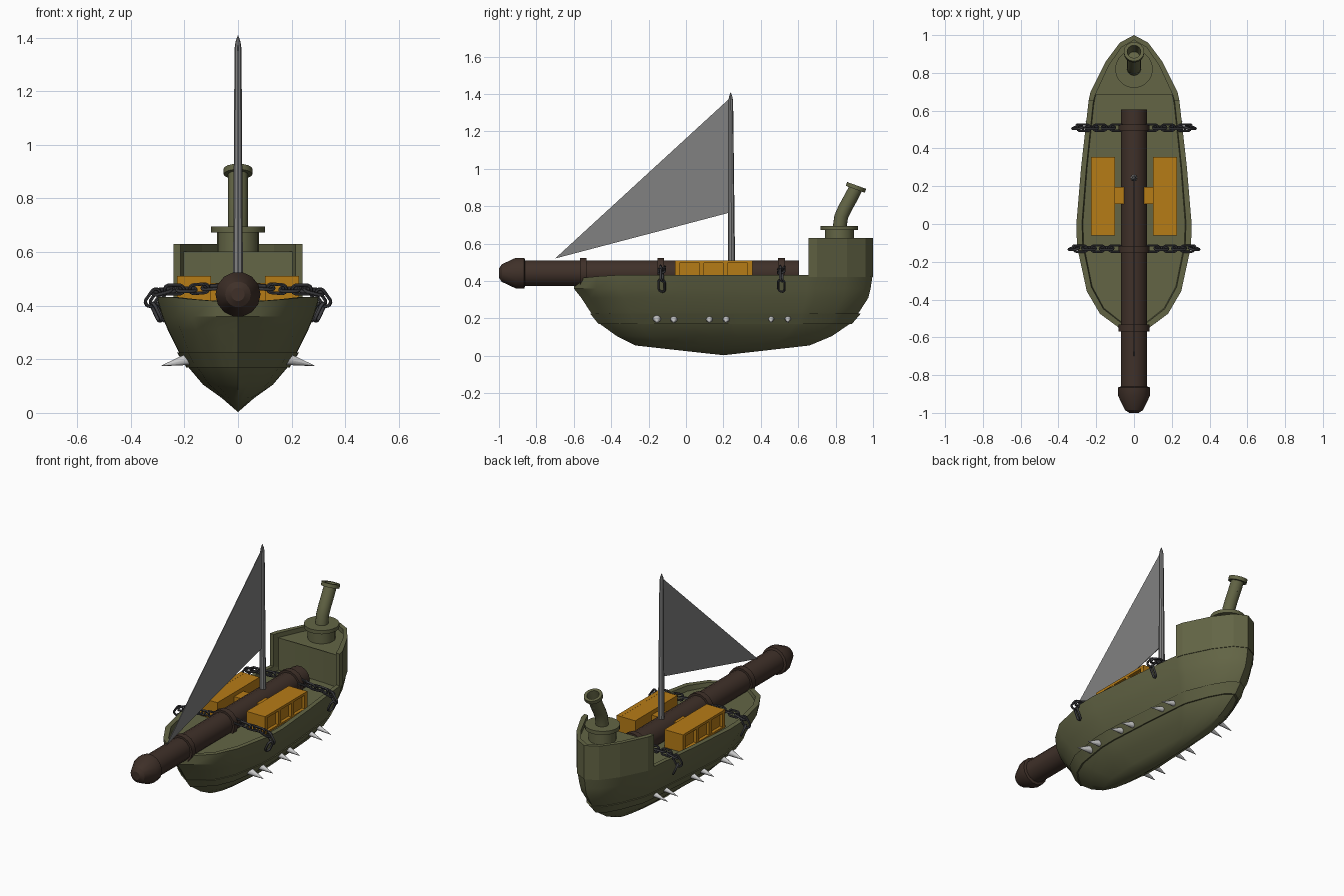
import bpy, bmesh, math
from mathutils import Vector, Matrix

if "Cube" in bpy.data.objects:
    bpy.data.objects.remove(bpy.data.objects["Cube"])


def material(name, rgb):
    m = bpy.data.materials.new(name)
    m.diffuse_color = (*rgb, 1)
    m.use_nodes = True
    m.node_tree.nodes["Principled BSDF"].inputs["Base Color"].default_value = m.diffuse_color
    return m


OLIVE = material("olive", (0.125, 0.13, 0.06))
BROWN = material("dark_wood", (0.05, 0.03, 0.022))
AMBER = material("amber", (0.47, 0.2, 0.008))
IRON = material("iron", (0.045, 0.045, 0.05))
STEEL = material("steel", (0.22, 0.22, 0.22))


def finish(name, bm, mat=None, smooth=None):
    bmesh.ops.recalc_face_normals(bm, faces=bm.faces[:])
    me = bpy.data.meshes.new(name)
    bm.to_mesh(me)
    bm.free()
    ob = bpy.data.objects.new(name, me)
    bpy.context.collection.objects.link(ob)
    if mat:
        me.materials.append(mat)
    if smooth:
        bpy.ops.object.select_all(action='DESELECT')
        ob.select_set(True)
        bpy.context.view_layer.objects.active = ob
        bpy.ops.object.shade_smooth_by_angle(angle=math.radians(smooth))
    return ob


def loft(bm, rings, caps=True, loop=False):
    vs = [[bm.verts.new(p) for p in r] for r in rings]
    pairs = list(zip(vs, vs[1:])) + ([(vs[-1], vs[0])] if loop else [])
    for a, b in pairs:
        n = len(a)
        for i in range(n):
            bm.faces.new((a[i], a[(i + 1) % n], b[(i + 1) % n], b[i]))
    if caps and not loop:
        bm.faces.new(vs[0])
        bm.faces.new(vs[-1])
    return vs


def tube(name, rings, segs, mat=None, smooth=35):
    """Rings are (centre, axis, radius)."""
    bm = bmesh.new()
    out = []
    for c, d, r in rings:
        q = Vector(d).to_track_quat('Z', 'Y')
        out.append([Vector(c) + q @ Vector((r * math.cos(a), r * math.sin(a), 0))
                    for a in (2 * math.pi * i / segs for i in range(segs))])
    loft(bm, out)
    return finish(name, bm, mat, smooth)


def prism(name, pts, z0, z1, mat):
    bm = bmesh.new()
    loft(bm, [[(x, y, z) for x, y in pts] for z in (z0, z1)])
    return finish(name, bm, mat)


def add_box(bm, lo, hi):
    lo, hi = Vector(lo), Vector(hi)
    bmesh.ops.create_cube(bm, size=1, matrix=Matrix.Translation((lo + hi) / 2)
                          @ Matrix.Diagonal((*(hi - lo), 1)))


# Hull: one deck outline, rescaled at each height
OUTLINE = [(-0.60, 0), (-0.55, 0.085), (-0.48, 0.18), (-0.36, 0.25), (-0.12, 0.302), (0.0, 0.305),
           (0.3, 0.28), (0.655, 0.24), (0.70, 0.23), (0.86, 0.15), (0.96, 0.075), (1.0, 0)]


def outline_ring(z, bow, stern, hw, drop=0.0):
    right = []
    for y, x in OUTLINE:
        t = (y + 0.6) / 1.6
        right.append(Vector((x / 0.305 * hw, bow + t * (stern - bow),
                             z - drop * max(0, 1 - t / 0.12))))
    return right + [Vector((-p.x, p.y, p.z)) for p in right[-2:0:-1]]


levels = [(0.055, -0.27, 0.66, 0.06), (0.105, -0.37, 0.78, 0.13), (0.17, -0.46, 0.875, 0.185),
          (0.225, -0.505, 0.92, 0.22), (0.31, -0.56, 0.975, 0.262), (0.36, -0.60, 0.987, 0.283),
          (0.432, -0.595, 0.998, 0.305, 0.02), (0.432, -0.565, 0.97, 0.275, 0.02),
          (0.40, -0.56, 0.965, 0.27)]
bm = bmesh.new()
vs = loft(bm, [outline_ring(*l) for l in levels], caps=False)
bm.faces.new(vs[-1])
keel = bm.verts.new((0, 0.2, 0.003))
for a, b in zip(vs[0], vs[0][1:] + vs[0][:1]):
    bm.faces.new((a, b, keel))
finish("hull", bm, OLIVE, 25)

# Belt around the hull carrying the spikes
bm = bmesh.new()
loft(bm, [outline_ring(0.17, -0.455, 0.87, 0.18), outline_ring(0.17, -0.468, 0.887, 0.193),
          outline_ring(0.226, -0.513, 0.935, 0.228), outline_ring(0.226, -0.5, 0.915, 0.215)],
     loop=True)
finish("hull_belt", bm, OLIVE, 25)

# Raised stern: curved bulwark wall, and lower platform inside it
outer = [(x, y) for y, x in OUTLINE if y > 0.65]
outer += [(-x, y) for x, y in outer[-2::-1]]
inner = [(x * 0.89, y if y < 0.68 else 0.2 + (y - 0.2) * 0.967) for x, y in outer]
prism("stern_wall", outer + inner[::-1], 0.42, 0.63, OLIVE)
platform = [(0.222, 0.685)] + inner[1:-1] + [(-0.222, 0.685), (-0.1, 0.695), (0, 0.698), (0.1, 0.695)]
prism("stern_platform", platform, 0.39, 0.602, OLIVE)

# Funnel base and bent funnel pipe
UP = (0, 0, 1)
tube("funnel_base", [((0, 0.82, z), UP, r) for z, r in
                     [(0.59, 0.078), (0.672, 0.078), (0.672, 0.1), (0.695, 0.1)]], 20, OLIVE)
END = Vector((0, 0.34, 0.94)).normalized()
top = Vector((0, 0.905, 0.89))
tube("funnel_pipe", [((0, 0.822, 0.69), UP, 0.037), ((0, 0.830, 0.745), (0, 0.2, 1), 0.037),
                     ((0, 0.851, 0.79), (0, 0.42, 1), 0.037), ((0, 0.876, 0.835), (0, 0.48, 1), 0.037),
                     (top, END, 0.037), (top, END, 0.054), (top + END * 0.022, END, 0.054),
                     (top + END * 0.022, END, 0.036), (top - END * 0.06, END, 0.03)], 16, OLIVE)

# Long ram log with a blunt head and bands
AX, LZ = (0, 1, 0), 0.442
tube("ram_log", [((0, y, LZ), AX, r) for y, r in
                 [(-1.0, 0.025), (-0.985, 0.048), (-0.91, 0.084), (-0.865, 0.084),
                  (-0.86, 0.07), (0.605, 0.07)]], 14, BROWN, 30)
for i, y in enumerate((-0.55, -0.135, 0.51)):
    tube(f"log_band_{i}", [((0, y - 0.018, LZ), AX, 0.083), ((0, y + 0.018, LZ), AX, 0.083)], 14, BROWN)

# Crates with recessed outer panels, tied to the log
for name, s in (("right", 1), ("left", -1)):
    bm = bmesh.new()
    add_box(bm, (0.10, -0.06, 0.395), (0.208, 0.355, 0.51))
    for z in (0.395, 0.495):
        add_box(bm, (0.2, -0.06, z), (0.228, 0.355, z + 0.0155))
    for y in (-0.06, 0.072, 0.198, 0.33):
        add_box(bm, (0.2, y, 0.395), (0.2275, y + 0.025, 0.51))
    add_box(bm, (0.05, 0.105, 0.42), (0.105, 0.195, 0.485))
    bmesh.ops.scale(bm, vec=(s, 1, 1), verts=bm.verts[:])
    finish(f"crate_{name}", bm, AMBER)

# Mast and sail
tube("mast", [((0, 0.244, 0.44), UP, 0.019), ((0, 0.239, 1.36), UP, 0.013),
              ((0, 0.239, 1.385), UP, 0.009), ((0, 0.239, 1.408), UP, 0.001)], 8, STEEL)
bm = bmesh.new()
loft(bm, [[(x, -0.70, 0.52), (x, 0.232, 1.375), (x, 0.232, 0.765)] for x in (-0.002, 0.002)])
finish("sail", bm, STEEL)

# Spikes along both sides
for s in (1, -1):
    for i, (y, r) in enumerate([(-0.155, 0.026), (-0.065, 0.026), (0.125, 0.025),
                                (0.215, 0.025), (0.455, 0.02), (0.545, 0.02)]):
        base = 0.205 - 0.05 * max(0, y)
        d = (s, 0, -0.22)
        tube(f"spike_{i}_{'right' if s > 0 else 'left'}",
             [((s * (base - 0.03), y, 0.203), d, r),
              ((s * (base + 0.08), y, 0.176), d, 0.001)], 10, None, 40)


# Chains from the log over the rim
def add_link(bm, M, half=0.018, rad=0.018, wire=0.0065):
    rings = []
    for i in range(12):
        a = 2 * math.pi * (i + 0.5) / 12
        n = Vector((math.cos(a), math.sin(a), 0))
        c = n * rad + Vector((half if n.x > 0 else -half, 0, 0))
        rings.append([M @ (c + n * wire * math.cos(b) + Vector((0, 0, wire * math.sin(b))))
                      for b in (math.pi * k / 3 for k in range(6))])
    loft(bm, rings, loop=True)


LINKS = [(0.098, 0.468, 5), (0.145, 0.463, 5), (0.192, 0.460, 0), (0.238, 0.460, 0),
         (0.282, 0.452, 15), (0.318, 0.430, 55), (0.305, 0.375, 115)]
for where, y, k in (("front", -0.13, 1.0), ("rear", 0.51, 0.94)):
    for side, s in (("right", 1), ("left", -1)):
        bm = bmesh.new()
        for i, (x, z, tilt) in enumerate(LINKS):
            roll = math.radians(20 + 90 * (i % 2))
            add_link(bm, Matrix.Translation((x * k, y, z))
                     @ Matrix.Rotation(math.radians(tilt), 4, 'Y') @ Matrix.Rotation(roll, 4, 'X'))
        bmesh.ops.scale(bm, vec=(s, 1, 1), verts=bm.verts[:])
        finish(f"chain_{where}_{side}", bm, IRON, 60)
